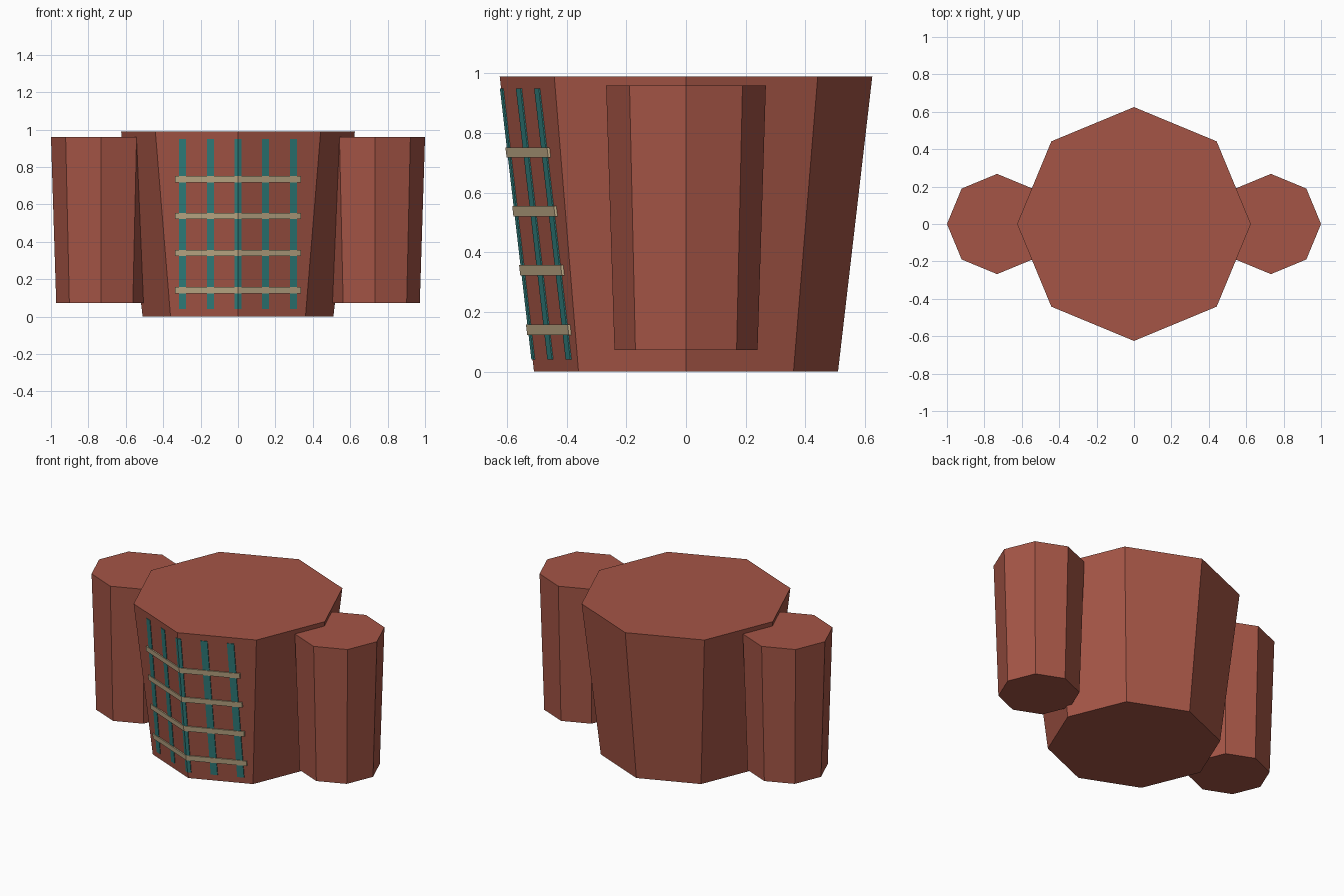
import bpy, bmesh, math

if "Cube" in bpy.data.objects:
    bpy.data.objects.remove(bpy.data.objects["Cube"])

TOP_Z = 0.99
R_BOTTOM, R_TOP = 0.51, 0.625
SLOPE = math.tan(math.radians(22.5))


def material(name, rgb):
    m = bpy.data.materials.new(name)
    m.diffuse_color = (*rgb, 1)
    m.use_nodes = True
    m.node_tree.nodes["Principled BSDF"].inputs["Base Color"].default_value = m.diffuse_color
    return m


brick = material("brick red", (0.376, 0.091, 0.061))
teal = material("teal rope", (0.030, 0.215, 0.208))
tan = material("tan wood", (0.515, 0.402, 0.242))


def finish(name, bm, mat):
    bmesh.ops.recalc_face_normals(bm, faces=bm.faces)
    mesh = bpy.data.meshes.new(name)
    bm.to_mesh(mesh)
    bm.free()
    mesh.materials.append(mat)
    ob = bpy.data.objects.new(name, mesh)
    bpy.context.collection.objects.link(ob)
    return ob


def octagon_tower(name, x, r_bottom, r_top, z0, z1):
    bm = bmesh.new()
    rings = []
    for r, z in ((r_bottom, z0), (r_top, z1)):
        rings.append([bm.verts.new((x + r * math.cos(i * math.pi / 4),
                                    r * math.sin(i * math.pi / 4), z))
                      for i in range(8)])
    low, high = rings
    bm.faces.new(low)
    bm.faces.new(high)
    for i in range(8):
        j = (i + 1) % 8
        bm.faces.new((low[i], low[j], high[j], high[i]))
    return finish(name, bm, brick)


def wall_plate(name, x0, x1, z0, z1, raise_by, mat):
    """Thin plate that hugs the two front walls and folds over their edge."""
    bm = bmesh.new()
    xs = [x0, 0, x1] if x0 < 0 < x1 else [x0, x1]
    sections = []
    for x in xs:
        loop = []
        for z, off in ((z0, -0.001), (z0, raise_by), (z1, raise_by), (z1, -0.001)):
            r = R_BOTTOM + (R_TOP - R_BOTTOM) * z / TOP_Z + off
            loop.append(bm.verts.new((x, -r + SLOPE * abs(x), z)))
        sections.append(loop)
    bm.faces.new(sections[0])
    bm.faces.new(sections[-1])
    for a, b in zip(sections, sections[1:]):
        for i in range(4):
            j = (i + 1) % 4
            bm.faces.new((a[i], a[j], b[j], b[i]))
    return finish(name, bm, mat)


# Main tower and its two side towers
octagon_tower("main_tower", 0, R_BOTTOM, R_TOP, 0, TOP_Z)
for side, x in (("left", -0.732), ("right", 0.732)):
    octagon_tower(side + "_tower", x, 0.24, 0.268, 0.073, 0.96)

# Climbing net: upright ropes, then rungs lying over them
for i in range(5):
    x = -0.296 + 0.148 * i
    wall_plate(f"net_rope_{i + 1}", x - 0.019, x + 0.019, 0.04, 0.95, 0.004, teal)
for i, z in enumerate((0.14, 0.34, 0.538, 0.735)):
    wall_plate(f"net_rung_{i + 1}", -0.337, 0.337, z - 0.017, z + 0.017, 0.0085, tan)
